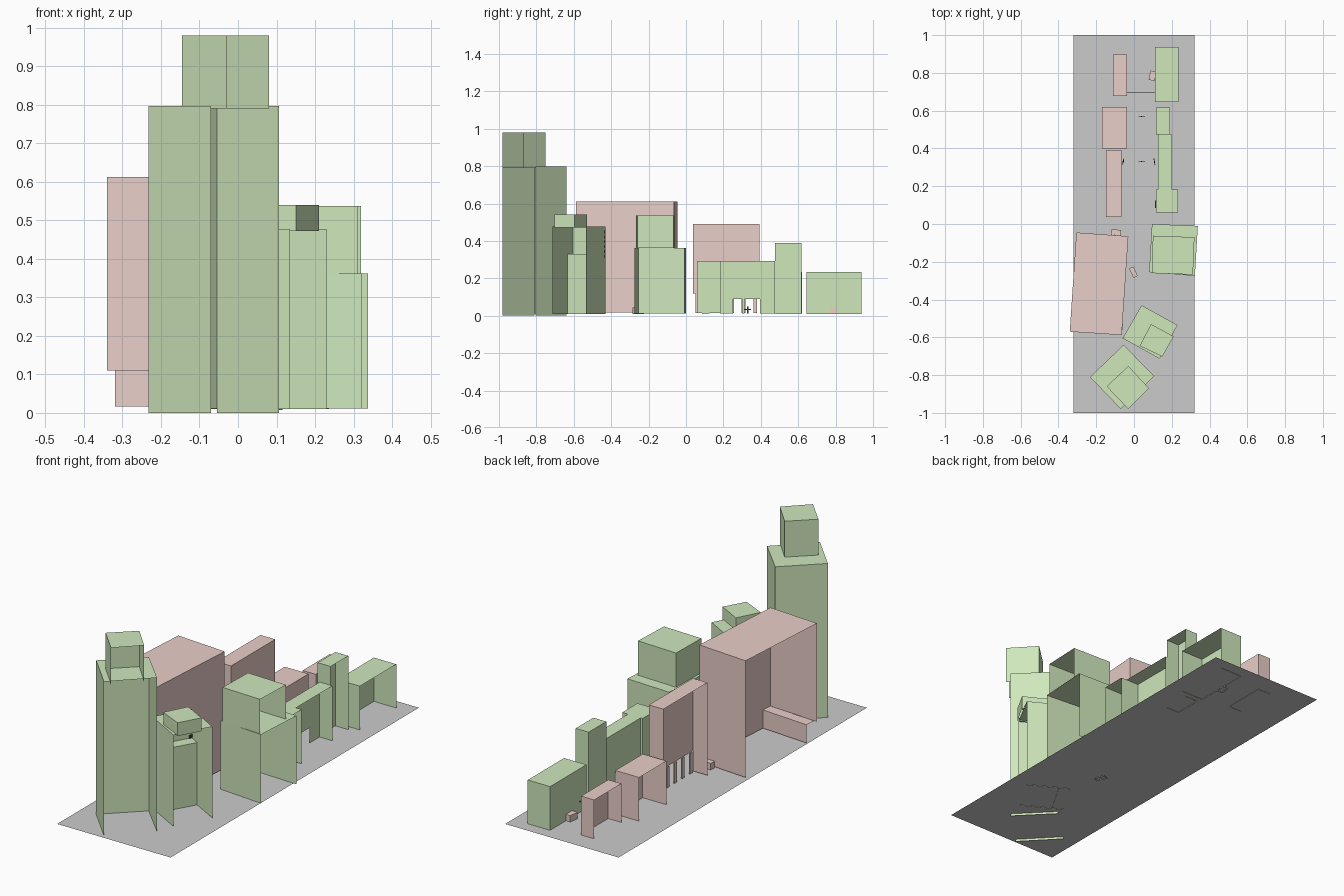
import bpy, bmesh, math

if "Cube" in bpy.data.objects:
    bpy.data.objects.remove(bpy.data.objects["Cube"])

def material(name, col):
    m = bpy.data.materials.new(name)
    m.diffuse_color = (*col, 1)
    m.use_nodes = True
    m.node_tree.nodes["Principled BSDF"].inputs["Base Color"].default_value = m.diffuse_color
    return m

GREEN = material("pale_green", (0.62, 0.80, 0.50))
PINK = material("pale_pink", (0.82, 0.62, 0.58))
DARK = material("dark", (0.06, 0.06, 0.06))

def quads(name, faces, mat=None):
    bm = bmesh.new()
    for f in faces:
        bm.faces.new([bm.verts.new(p) for p in f])
    bmesh.ops.remove_doubles(bm, verts=bm.verts, dist=1e-5)
    me = bpy.data.meshes.new(name)
    bm.to_mesh(me)
    bm.free()
    ob = bpy.data.objects.new(name, me)
    bpy.context.collection.objects.link(ob)
    if mat:
        me.materials.append(mat)
    return ob

def panel(a, b, z0, z1):
    return [(*a, z0), (*b, z0), (*b, z1), (*a, z1)]

def shell(name, c, z0, z1, mat, skip=(), bottoms={}):
    """Facade block: walls around counter-clockwise corners plus a roof, no floor."""
    faces = [panel(c[i], c[(i + 1) % 4], bottoms.get(i, z0), z1)
             for i in range(4) if i not in skip]
    faces.append([(*p, z1) for p in c])
    return quads(name, faces, mat)

def rect(x0, x1, y0, y1):
    return [(x0, y0), (x1, y0), (x1, y1), (x0, y1)]

def recess(name, a, b, off, z0, z1, mat):
    """Set-back ground floor with a soffit under the wall above."""
    a2, b2 = [(p[0] + off[0], p[1] + off[1]) for p in (a, b)]
    quads(name, [panel(a2, b2, z0, z1),
                 [(*a, z1), (*b, z1), (*b2, z1), (*a2, z1)]], mat)

def box(name, x, y, w, d, z0, z1, mat, ang=0):
    ca, sa = math.cos(math.radians(ang)), math.sin(math.radians(ang))
    c = [(x + u * w / 2 * ca - v * d / 2 * sa, y + u * w / 2 * sa + v * d / 2 * ca)
         for u, v in ((-1, -1), (1, -1), (1, 1), (-1, 1))]
    ob = shell(name, c, z0, z1, mat)
    return ob

G = 0.012
# street slab
quads("street", [[(-.32, -1, G), (.32, -1, G), (.32, 1, G), (-.32, 1, G)]])

# corner tower, open on the side away from the street
shell("tower_lower", [(-.233, -.81), (-.07, -.98), (.107, -.805), (-.055, -.64)],
      0, .797, GREEN, skip=(1,), bottoms={3: G})
shell("tower_upper", [(-.145, -.86), (-.03, -.98), (.08, -.87), (-.03, -.752)],
      .79, .98, GREEN, skip=(1,))

# stepped corner block with set-back ground floor
L, F, R, B = (-.06, -.605), (.135, -.713), (.23, -.535), (.04, -.43)
shell("corner_block", [L, F, R, B], .01, .478, GREEN, skip=(1,), bottoms={3: .33})
recess("corner_block_entry", B, L, (.05, -.028), .01, .33, GREEN)
shell("corner_block_top", [(.03, -.645), (.15, -.702), (.21, -.595), (.09, -.53)],
      .472, .54, GREEN)
for i in range(6):
    box("hanging_sign_bar", .045, -.443, .006, .02, .31 + i * .026, .325 + i * .026, DARK)

# broad two-tier block
shell("broad_block", [(.08, -.255), (.322, -.275), (.338, -.01), (.095, 0)],
      G, .362, GREEN, skip=(1,))
shell("broad_block_top", [(.095, -.26), (.312, -.268), (.32, -.07), (.1, -.062)],
      .362, .537, GREEN, skip=(1,))

# green row
shell("small_block", rect(.117, .232, .06, .182), .015, .292, GREEN, skip=(1,))
box("small_block_door", .113, .105, .006, .04, G, .08, DARK)
shell("arcade_block", rect(.128, .2, .182, .475), G, .292, GREEN, skip=(1,), bottoms={3: .09})
quads("arcade_piers", [panel((.128, b), (.128, a), G, .09)
                       for a, b in ((.182, .25), (.30, .312), (.395, .475))], GREEN)
shell("slim_block", rect(.117, .19, .475, .617), .01, .388, GREEN, skip=(1,))
shell("end_block", rect(.11, .236, .645, .938), .01, .235, GREEN, skip=(1,))

# large pink hall with set-back front
shell("large_hall", [(-.34, -.57), (-.065, -.588), (-.03, -.065), (-.305, -.045)],
      .017, .612, PINK, skip=(3,), bottoms={0: .11})
recess("large_hall_front", (-.325, -.57), (-.065, -.588), (.006, .055), .017, .11, PINK)
box("hall_step", -.095, -.045, .05, .03, G, .045, PINK, -4)

# pink row
shell("tall_hall", rect(-.147, -.065, .037, .392), .017, .49, PINK,
      skip=(3,), bottoms={1: .12, 2: .12})
for i in range(6):
    box("hall_column", -.068, .06 + i * .062, .006, .02, .015, .12, PINK)
shell("low_hall", rect(-.17, -.036, .4, .62), G, .235, PINK, skip=(3,))
shell("end_hall", rect(-.11, -.036, .678, .897), .01, .21, PINK, skip=(3,))

# street furniture
box("kiosk", -.003, -.255, .025, .055, .008, .045, PINK, 25)
box("stall", .097, .785, .03, .05, .008, .045, PINK, -10)
box("wire", .037, .697, .146, .004, .066, .07, DARK)
for x, y, a in ((.04, .57, 0), (.04, .33, 0), (-.057, .33, 80), (.108, .33, 100)):
    box("post", x, y, .006, .006, G, .05, DARK)
    box("post_arm", x, y, .034, .004, .03, .036, DARK, a)
